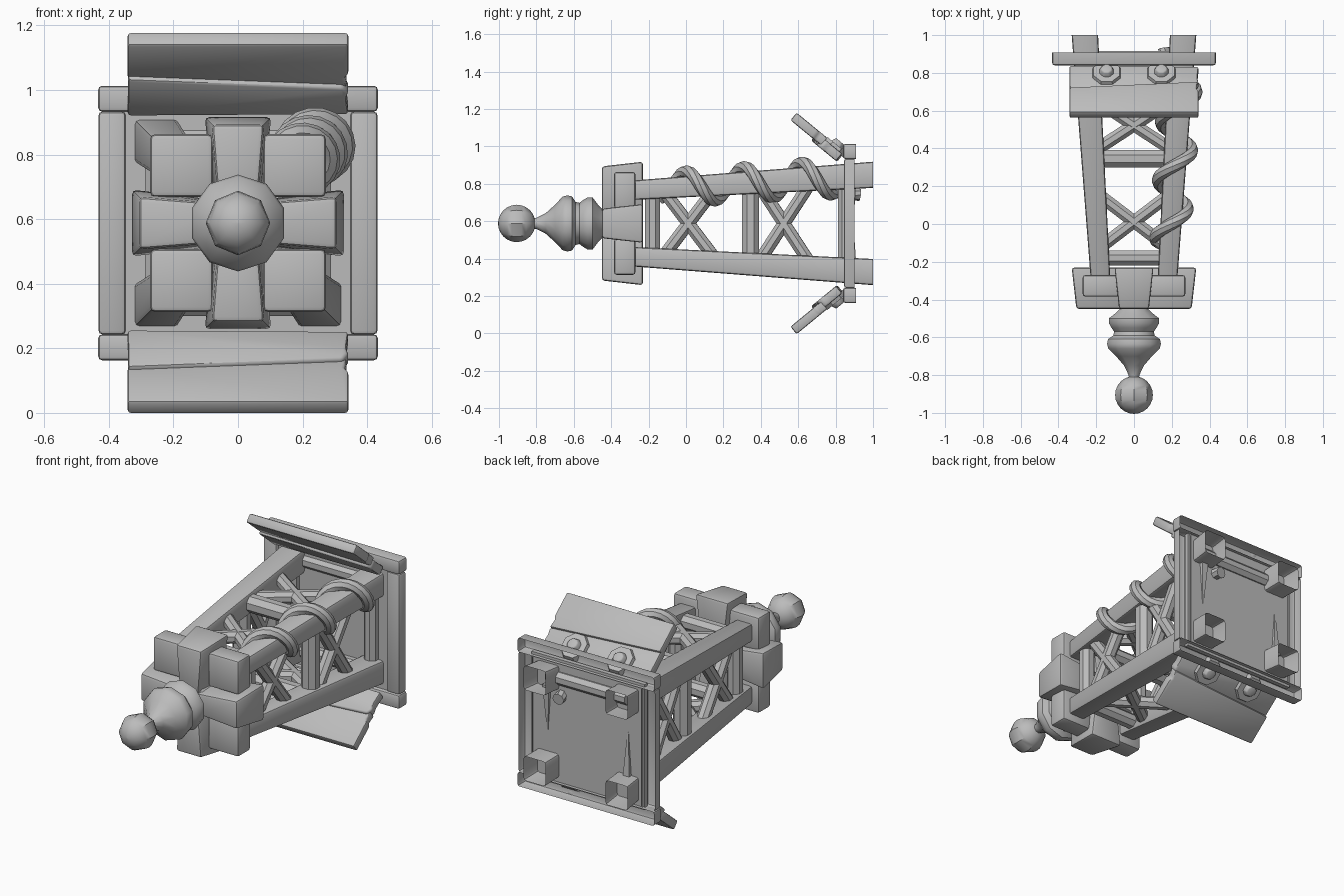
import bpy, bmesh, math
from mathutils import Vector

if "Cube" in bpy.data.objects:
    bpy.data.objects.remove(bpy.data.objects["Cube"])

mat = bpy.data.materials.new("plain_grey")
mat.use_nodes = True
GREY = (0.5, 0.5, 0.5, 1)
mat.diffuse_color = GREY
mat.node_tree.nodes["Principled BSDF"].inputs["Base Color"].default_value = GREY

CZ = 0.588  # height of the tower axis
made = []


def finish(name, bm, bevel=0, segments=2):
    bmesh.ops.recalc_face_normals(bm, faces=bm.faces)
    if bevel:
        edges = [e for e in bm.edges if not e.is_boundary]
        bmesh.ops.bevel(bm, geom=edges, offset=bevel, segments=segments,
                        profile=0.5, affect='EDGES', clamp_overlap=True)
    me = bpy.data.meshes.new(name)
    bm.to_mesh(me)
    bm.free()
    me.materials.append(mat)
    ob = bpy.data.objects.new(name, me)
    bpy.context.collection.objects.link(ob)
    made.append(ob)
    return ob


def loft(name, rings, caps=(True, True), bevel=0, segments=2):
    """Skin a list of rings with equal point counts."""
    bm = bmesh.new()
    rows = [[bm.verts.new(p) for p in ring] for ring in rings]
    n = len(rows[0])
    for a, b in zip(rows, rows[1:]):
        for i in range(n):
            j = (i + 1) % n
            bm.faces.new((a[i], a[j], b[j], b[i]))
    for cap, row in zip(caps, (rows[0], rows[-1])):
        if cap:
            bm.faces.new(row)
    return finish(name, bm, bevel, segments)


def rect(cx, y, cz, hx, hz):
    return [Vector((cx + sx * hx, y, cz + sz * hz))
            for sx, sz in ((-1, -1), (1, -1), (1, 1), (-1, 1))]


def rod(name, a, b, r, sides=8, r2=None, bevel=0):
    a, b = Vector(a), Vector(b)
    q = (b - a).to_track_quat('Z', 'Y')
    circle = [Vector((math.cos(t), math.sin(t), 0)) for t in
              [math.tau * (i + 0.5) / sides for i in range(sides)]]
    end = r if r2 is None else r2
    loft(name, [[a + q @ (c * r) for c in circle],
                [b + q @ (c * end) for c in circle]], bevel=bevel)


def lathe(name, profile, sides):
    loft(name, [[(r * math.sin(math.tau * i / sides), y,
                  CZ + r * math.cos(math.tau * i / sides))
                 for i in range(sides)] for y, r in profile])


def leg_offset(y):
    return 0.18 + 0.08 * (y + 0.25) / 1.25


# Finial: ball on a turned neck
lathe("finial_ball", [(-0.905 - 0.1 * math.cos(math.pi * k / 12),
                       max(0.1 * math.sin(math.pi * k / 12), 0.002))
                      for k in range(13)], 8)
lathe("finial_neck", [(-0.84, 0.025), (-0.8, 0.03), (-0.75, 0.055), (-0.7, 0.1),
                      (-0.66, 0.143), (-0.635, 0.15), (-0.61, 0.145), (-0.59, 0.115),
                      (-0.57, 0.11), (-0.55, 0.125), (-0.525, 0.14), (-0.5, 0.14),
                      (-0.47, 0.1), (-0.45, 0.08), (-0.42, 0.1), (-0.25, 0.1)], 10)

# Crown: four wedge blocks around the axis and four corner blocks
for name, k in (("right", 0), ("top", 1), ("left", 2), ("bottom", 3)):
    c, s = round(math.cos(k * math.pi / 2)), round(math.sin(k * math.pi / 2))

    def place(radial, side, y):
        return Vector((c * radial - s * side, y, CZ + s * radial + c * side))
    loft("crown_block_" + name,
         [[place(r, w * sg, y) for r, w, sg in
           ((0.05, win, -1), (out, wout, -1), (out, wout, 1), (0.05, win, 1))]
          for y, out, win, wout in ((-0.45, 0.305, 0.06, 0.08), (-0.23, 0.33, 0.07, 0.105))],
         bevel=0.015)

CORNERS = [(sx, sz, ("top" if sz > 0 else "bottom") + ("_right" if sx > 0 else "_left"))
           for sx in (-1, 1) for sz in (-1, 1)]
for sx, sz, label in CORNERS:
    loft("corner_block_" + label,
         [rect(sx * 0.175, y, CZ + sz * 0.178, 0.097, 0.097) for y in (-0.385, -0.27)],
         bevel=0.015)
    # Flaring leg, left open at its foot
    loft("leg_" + label,
         [rect(sx * leg_offset(y), y, CZ + sz * leg_offset(y), h, h)
          for y, h in ((-0.28, 0.052), (1.0, 0.07))],
         caps=(True, False), bevel=0.015)

# Rungs and crossed braces on all four sides
for name, k in (("right", 0), ("top", 1), ("left", 2), ("bottom", 3)):
    c, s = round(math.cos(k * math.pi / 2)), round(math.sin(k * math.pi / 2))

    def side_point(y, sg):
        o = leg_offset(y)
        return (c * o - s * sg * o, y, CZ + s * o + c * sg * o)
    last = 0.88 if name == "top" else 0.85
    for y, r in ((-0.18, 0.043), (0.345, 0.05), (last, 0.04)):
        rod("rung_" + name, side_point(y, -1), side_point(y, 1), r)
    for y0, y1 in ((-0.13, 0.17), (0.38, 0.68)):
        rod("brace_a_" + name, side_point(y0, -1), side_point(y1, 1), 0.036)
        rod("brace_b_" + name, side_point(y1, -1), side_point(y0, 1), 0.036)

# Base plate with bars around it, hollow from behind
loft("base_plate", [rect(0, y, CZ, 0.36, 0.36) for y in (0.862, 0.888)])
for sg in (-1, 1):
    loft("base_bar_cross", [rect(0, y, CZ + sg * 0.385, 0.433, 0.04)
                            for y in (0.84, 0.908)], (True, False), 0.012)
    loft("base_bar_upright", [rect(sg * 0.39, y, CZ, 0.042, 0.345)
                              for y in (0.845, 0.9)], (True, False), 0.012)
    # Splinter on the back of the plate
    rod("splinter", (sg * 0.255, 0.888, CZ + sg * 0.2),
        (sg * 0.255, 0.888, CZ - sg * 0.06), 0.03, 4, 0.004)

# Sloping planks with bolts, mirrored above and below
START, RUN = Vector((0, 0.575, 0.572)), Vector((0, 0.258, -0.212))
NORMAL = Vector((0, 0.635, 0.772))
PLANKS = {
    "outer_plank": (0.0, [(-0.342, 0), (0.342, 0), (0.342, 0.45), (0.33, 0.5),
                          (0.338, 0.64), (-0.342, 0.52)]),
    "inner_plank": (-0.014, [(-0.34, 0.46), (0.325, 0.58), (0.342, 0.66), (0.335, 0.75),
                             (0.342, 0.98), (-0.342, 1.0)]),
}
for sz, label in ((1, "upper_"), (-1, "lower_")):
    def flip(p):
        return Vector((p.x, p.y, CZ + sz * p.z))

    def on_slope(x, t, lift):
        return flip(START + RUN * t + NORMAL * lift + Vector((x, 0, 0)))
    for name, (lift, outline) in PLANKS.items():
        loft(label + name, [[on_slope(x, t, lift + h) for x, t in outline]
                            for h in (-0.026, 0.026)], bevel=0.01)
    for x in (-0.145, 0.145):
        rod(label + "bolt_washer", on_slope(x, 0.83, 0.0), on_slope(x, 0.83, 0.03),
            0.085, 8, 0.075)
        rod(label + "bolt_head", on_slope(x, 0.83, 0.02), on_slope(x, 0.83, 0.055),
            0.045, 8, 0.03, 0.006)

# Vine winding around the upper right leg
path = []
for i in range(56):
    y = -0.13 + 0.93 * i / 55
    a = math.pi / 2 - math.tau * y / 0.31
    o, r = leg_offset(y), 0.082 + 0.012 * y
    path.append(Vector((o + r * math.cos(a), y, CZ + o + r * math.sin(a))))
path += [Vector((0.17, 0.86, 0.75)), Vector((0.16, 0.93, 0.74))]
rings = []
for i, p in enumerate(path):
    d = path[min(i + 1, len(path) - 1)] - path[max(i - 1, 0)]
    side = d.cross(Vector((0, 1, 0.001))).normalized()
    up = side.cross(d).normalized()
    rad = 0.033 * min(1, 0.4 + i / 5)
    rings.append([p + (side * math.cos(t) + up * math.sin(t)) * rad
                  for t in [math.tau * k / 8 for k in range(8)]])
loft("vine", rings)

# Smooth shading with sharp edges kept
bpy.ops.object.select_all(action='DESELECT')
for ob in made:
    ob.select_set(True)
bpy.context.view_layer.objects.active = made[0]
bpy.ops.object.shade_smooth_by_angle(angle=math.radians(40))
